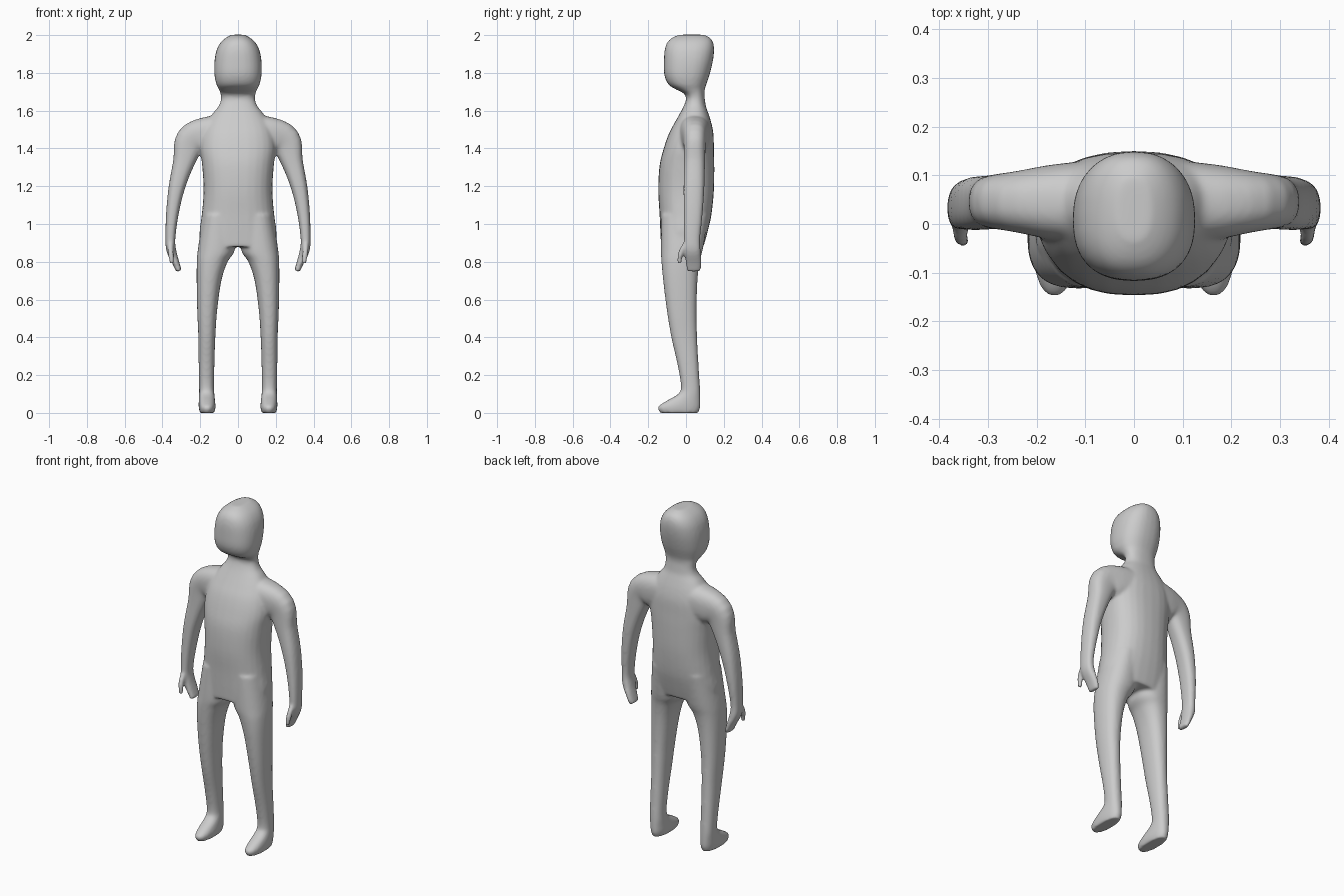
import bpy, bmesh, math
from mathutils import Vector

cube = bpy.data.objects.get("Cube")
if cube:
    bpy.data.objects.remove(cube)

SIDES = 28
STEPS = 4


def spline(rows):
    """Catmull-Rom resampling of measured rows."""
    out = []
    for i in range(len(rows) - 1):
        a, b = rows[max(i - 1, 0)], rows[i]
        c, d = rows[i + 1], rows[min(i + 2, len(rows) - 1)]
        for s in range(STEPS):
            t = s / STEPS
            out.append([0.5 * (2 * q + (r - p) * t + (2 * p - 5 * q + 4 * r - w) * t * t
                               + (3 * q - p - 3 * r + w) * t ** 3)
                        for p, q, r, w in zip(a, b, c, d)])
    return out + [list(rows[-1])]


def add_loft(bm, rings, power, sign=1):
    """Skin rings given as (centre, first half axis, second half axis)."""
    loops = []
    for centre, u, v in rings:
        loop = []
        for k in range(SIDES):
            a = 2 * math.pi * k / SIDES
            c, s = math.cos(a), math.sin(a)
            p = (centre + u * math.copysign(abs(c) ** (2 / power), c)
                 + v * math.copysign(abs(s) ** (2 / power), s))
            loop.append(bm.verts.new((p.x * sign, p.y, p.z)))
        loops.append(loop)
    for lo, hi in zip(loops, loops[1:]):
        for k in range(SIDES):
            n = (k + 1) % SIDES
            bm.faces.new((lo[k], lo[n], hi[n], hi[k]))
    bm.faces.new(loops[0][::-1])
    bm.faces.new(loops[-1])


def upright(rows):
    """Rows of height, inner x, outer x, front y, back y."""
    return [(Vector(((i + o) / 2, (f + b) / 2, z)),
             Vector(((o - i) / 2, 0, 0)), Vector((0, (b - f) / 2, 0)))
            for z, i, o, f, b in spline(rows)]


def limb(rows):
    """Rows of x, y, z, thickness, depth, with rings square to the path."""
    pts = spline(rows)
    rings = []
    for i, (x, y, z, thick, depth) in enumerate(pts):
        a, b = pts[max(i - 1, 0)], pts[min(i + 1, len(pts) - 1)]
        side = Vector((a[2] - b[2], 0, b[0] - a[0])).normalized()
        rings.append((Vector((x, y, z)), side * thick, Vector((0, depth, 0))))
    return rings


# Torso, neck and head: height, half width, front, back
trunk = [
    (.88, .20, -.132, .093), (.96, .204, -.136, .115), (1.05, .192, -.14, .135),
    (1.18, .182, -.147, .148), (1.31, .19, -.14, .15), (1.40, .20, -.118, .148),
    (1.48, .19, -.09, .145), (1.54, .165, -.058, .133), (1.59, .13, -.03, .117),
    (1.625, .102, -.012, .105), (1.66, .09, 0, .10), (1.69, .093, -.01, .097),
    (1.715, .103, -.058, .1), (1.74, .115, -.094, .108), (1.79, .125, -.115, .125),
    (1.86, .125, -.117, .142), (1.92, .114, -.113, .149), (1.96, .093, -.1, .144),
    (1.985, .066, -.075, .128), (2.002, .035, -.035, .095)]

# Leg and foot: height, inner, outer, front, back
leg = [
    (1.05, .01, .185, -.13, .12), (.87, .015, .212, -.133, .09),
    (.80, .055, .218, -.13, .072), (.70, .088, .219, -.121, .061),
    (.545, .11, .216, -.102, .056), (.40, .12, .21, -.078, .059),
    (.25, .125, .208, -.044, .067), (.14, .127, .206, -.027, .074),
    (.10, .125, .206, -.042, .076), (.06, .121, .208, -.11, .077),
    (.03, .119, .208, -.15, .076), (0, .125, .203, -.138, .066)]

# Shoulder, arm and hand
arm = [
    (.05, .045, 1.48, .10, .09), (.17, .045, 1.465, .10, .077),
    (.25, .046, 1.435, .086, .06), (.286, .045, 1.33, .058, .056),
    (.325, .042, 1.19, .043, .055), (.348, .038, 1.05, .033, .05),
    (.358, .032, .92, .026, .043), (.353, .035, .86, .026, .043),
    (.331, .04, .80, .019, .042), (.312, .041, .75, .015, .038)]

thumb = [(.356, .015, .92, .016, .018), (.358, -.018, .87, .016, .016),
         (.354, -.032, .83, .015, .014), (.349, -.036, .79, .013, .012)]

bm = bmesh.new()
add_loft(bm, upright([(z, -w, w, f, b) for z, w, f, b in trunk]), 2.4)
for sign in (1, -1):
    add_loft(bm, upright(leg), 2.3, sign)
    add_loft(bm, limb(arm), 2.5, sign)
    add_loft(bm, limb(thumb), 2, sign)
bmesh.ops.recalc_face_normals(bm, faces=bm.faces)
mesh = bpy.data.meshes.new("body")
bm.to_mesh(mesh)
bm.free()
body = bpy.data.objects.new("body", mesh)
bpy.context.collection.objects.link(body)

# Fuse the parts into one soft skin
fuse = body.modifiers.new("fuse", "REMESH")
fuse.mode = "VOXEL"
fuse.voxel_size = .008
fuse.use_smooth_shade = True
soften = body.modifiers.new("soften", "SMOOTH")
soften.factor = .5
soften.iterations = 10

# Plain grey
grey = bpy.data.materials.new("plain grey")
grey.use_nodes = True
colour = (.6, .6, .6, 1)
grey.diffuse_color = colour
grey.node_tree.nodes["Principled BSDF"].inputs["Base Color"].default_value = colour
mesh.materials.append(grey)
for poly in mesh.polygons:
    poly.use_smooth = True
